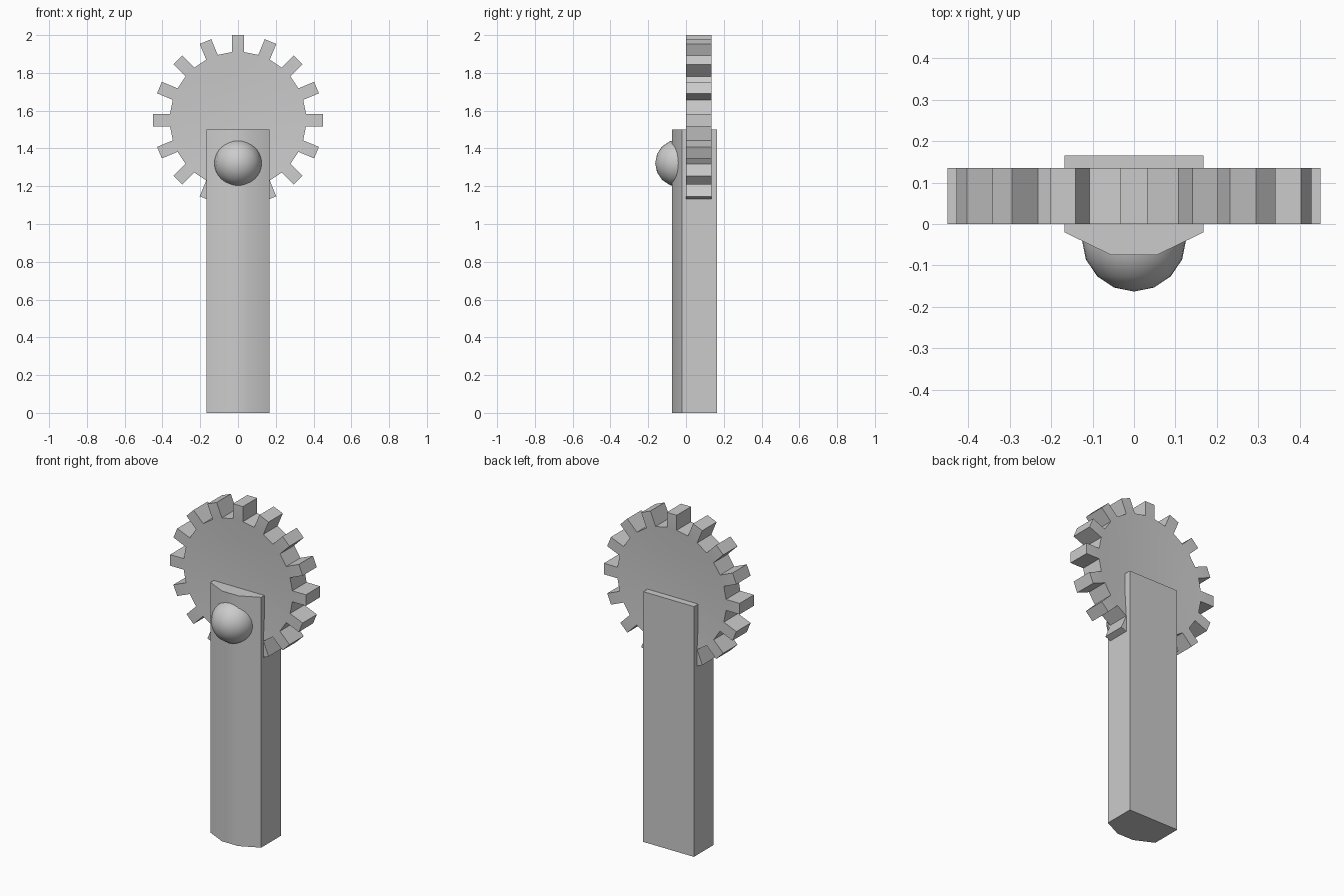
import bpy, bmesh, math
from mathutils import Matrix

if "Cube" in bpy.data.objects:
    bpy.data.objects.remove(bpy.data.objects["Cube"])


def finish(bm, name, angle=30):
    bmesh.ops.recalc_face_normals(bm, faces=bm.faces[:])
    me = bpy.data.meshes.new(name)
    bm.to_mesh(me)
    bm.free()
    ob = bpy.data.objects.new(name, me)
    bpy.context.collection.objects.link(ob)
    bpy.ops.object.select_all(action='DESELECT')
    ob.select_set(True)
    bpy.context.view_layer.objects.active = ob
    bpy.ops.object.shade_smooth_by_angle(angle=math.radians(angle))
    return ob


# Post: six-sided cross-section with a bevelled front, extruded upward
bm = bmesh.new()
half = [(0.055, -0.075), (0.168, -0.02), (0.168, 0.165)]
outline = half + [(-x, y) for x, y in reversed(half)]
face = bm.faces.new([bm.verts.new((x, y, 0)) for x, y in outline])
ext = bmesh.ops.extrude_face_region(bm, geom=[face])
bmesh.ops.translate(bm, vec=(0, 0, 1.5),
                    verts=[v for v in ext["geom"] if isinstance(v, bmesh.types.BMVert)])
finish(bm, "post")

# Gear: 16 straight teeth around a shallowly dished disc
TEETH, ROOT, TIP, HALF_W = 16, 0.36, 0.45, 0.033
CENTRE_Z, THICK, DISH_R, DISH_D = 1.55, 0.135, 0.24, 0.01
tooth = [(-HALF_W, ROOT), (-HALF_W, TIP), (HALF_W, TIP), (HALF_W, ROOT)]
bm = bmesh.new()
sides = []
for y, inward in ((0, 1), (THICK, -1)):
    outer, inner = [], []
    for i in range(TEETH):
        a = i * math.tau / TEETH
        c, s = math.cos(a), math.sin(a)
        ring = [bm.verts.new((x * c + r * s, y, CENTRE_Z + r * c - x * s)) for x, r in tooth]
        bm.faces.new(ring)
        outer.append(ring)
        k = DISH_R / math.hypot(ROOT, HALF_W)
        inner.append([bm.verts.new((v.co.x * k, y + inward * DISH_D,
                                    CENTRE_Z + (v.co.z - CENTRE_Z) * k))
                      for v in (ring[0], ring[3])])
    for i in range(TEETH):
        j = (i + 1) % TEETH
        bm.faces.new((outer[i][0], outer[i][3], inner[i][1], inner[i][0]))
        bm.faces.new((outer[i][3], outer[j][0], inner[j][0], inner[i][1]))
    bm.faces.new([v for pair in inner for v in pair])
    sides.append([v for ring in outer for v in ring])
front, back = sides
for i in range(len(front)):
    j = (i + 1) % len(front)
    bm.faces.new((front[i], front[j], back[j], back[i]))
finish(bm, "gear", 20)

# Round knob: sphere with its pole facing forward, half sunk in the post
bm = bmesh.new()
bmesh.ops.create_uvsphere(bm, u_segments=32, v_segments=8, radius=0.126,
                          matrix=Matrix.Translation((0, -0.037, 1.322))
                          @ Matrix.Rotation(math.radians(90), 4, 'X'))
finish(bm, "knob")
